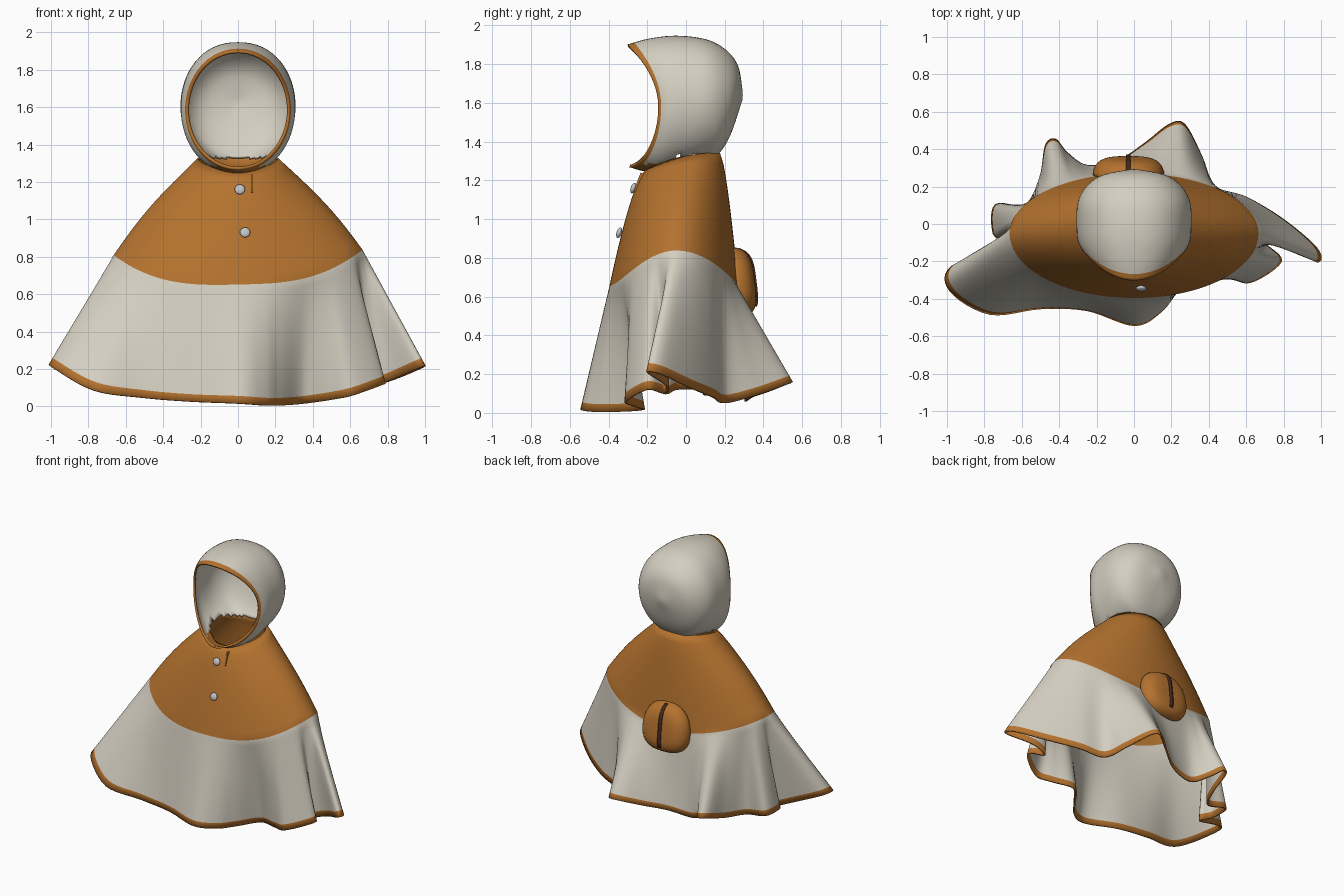
import bpy, bmesh, math
from mathutils import Vector

if "Cube" in bpy.data.objects:
    bpy.data.objects.remove(bpy.data.objects["Cube"])


def material(name, rgb):
    m = bpy.data.materials.new(name)
    m.diffuse_color = (*rgb, 1)
    m.use_nodes = True
    m.node_tree.nodes["Principled BSDF"].inputs["Base Color"].default_value = m.diffuse_color
    return m


TAN = material("tan cloth", (0.46, 0.17, 0.028))
WHITE = material("off white cloth", (0.66, 0.62, 0.53))
DARK = material("dark brown", (0.06, 0.022, 0.012))
GREY = material("button grey", (0.55, 0.56, 0.57))


def catmull(a, b, c, d, t):
    return [0.5 * (2 * q + (r - p) * t + (2 * p - 5 * q + 4 * r - s) * t * t
                   + (3 * q - p - 3 * r + s) * t ** 3) for p, q, r, s in zip(a, b, c, d)]


def loft(name, rows, mats, rule, closed=True, thick=0.012, drop=None):
    """Skin a grid of points; rule(row, centre) picks the material slot."""
    bm = bmesh.new()
    grid = [[bm.verts.new(p) for p in r] for r in rows]
    n = len(rows[0])
    for i in range(len(rows) - 1):
        for j in range(n if closed else n - 1):
            k = (j + 1) % n
            quad = (grid[i][j], grid[i][k], grid[i + 1][k], grid[i + 1][j])
            c = sum((v.co for v in quad), Vector()) / 4
            if drop and drop(i, c):
                continue
            f = bm.faces.new(quad)
            f.material_index = rule(i, c)
            f.smooth = True
    bmesh.ops.delete(bm, geom=[v for v in bm.verts if not v.link_faces], context='VERTS')
    bmesh.ops.remove_doubles(bm, verts=bm.verts, dist=1e-5)
    bmesh.ops.recalc_face_normals(bm, faces=bm.faces)
    me = bpy.data.meshes.new(name)
    bm.to_mesh(me)
    bm.free()
    for m in mats:
        me.materials.append(m)
    ob = bpy.data.objects.new(name, me)
    bpy.context.collection.objects.link(ob)
    if thick:
        s = ob.modifiers.new("cloth thickness", 'SOLIDIFY')
        s.thickness, s.offset = thick, 0
    return ob


# Cape: hem control points (x, y, z, angle on the yoke seam), front centre first
hem = [
    (0, -.54, .015, 0), (.14, -.47, .005, 12), (.23, -.36, .005, 20), (.35, -.22, .015, 32),
    (.5, -.27, .035, 42), (.62, -.31, .06, 52), (.785, -.2, .12, 65), (.71, -.11, .1, 74),
    (.82, -.10, .14, 80), (.98, -.2, .21, 88), (.975, -.13, .2, 95), (.8, .02, .13, 108),
    (.6, .14, .08, 122), (.43, .2, .05, 135), (.36, .36, .09, 145), (.27, .53, .15, 155),
    (.19, .53, .15, 163), (.06, .43, .11, 172), (-.08, .34, .08, 182), (-.25, .31, .06, 197),
    (-.36, .38, .11, 207), (-.42, .45, .15, 213), (-.47, .42, .15, 219), (-.5, .25, .1, 228),
    (-.58, .1, .09, 238), (-.74, .1, .12, 248), (-.75, -.05, .12, 256), (-.69, -.12, .1, 263),
    (-.975, -.23, .21, 270), (-.98, -.36, .2, 280), (-.77, -.48, .085, 300),
    (-.5, -.45, .045, 320), (-.25, -.46, .025, 340)]
N = len(hem)


def hem_point(i):
    x, y, z, a = hem[i % N]
    return x, y, z, a + 360 * (i // N)


columns = [catmull(*[hem_point(i + k) for k in (-1, 0, 1, 2)], j / 6)
           for i in range(N) for j in range(6)]
YOKE_ROWS, SKIRT_ROWS = 12, 17
rows = [[] for _ in range(YOKE_ROWS + SKIRT_ROWS)]
for hx, hy, hz, deg in columns:
    a = math.radians(deg)
    s, c = math.sin(a), math.cos(a)
    neck = Vector((.21 * s, -.015 - .185 * c, 1.3 - .04 * c + .02 * s * s))
    seam = Vector((.66 * s, -.05 - (.34 if c > 0 else .315) * c,
                   .65 + .17 * abs(s) ** (3 if c > 0 else 2) + .015 * s))
    for k in range(YOKE_ROWS):
        t = k / YOKE_ROWS
        p = neck.lerp(seam, t)
        p.x += .03 * s * math.sin(math.pi * t)          # rounded shoulders
        p.y = neck.y + (seam.y - neck.y) * t ** .68
        rows[k].append(p)
    for k in range(SKIRT_ROWS):
        rows[YOKE_ROWS + k].append(seam.lerp(Vector((hx, hy, hz)), k / (SKIRT_ROWS - 1)))
loft("cape", rows, [TAN, WHITE],
     lambda i, c: 0 if i < YOKE_ROWS or i == YOKE_ROWS + SKIRT_ROWS - 2 else 1)

# Hood: loops from the face opening to the back of the head
# (top y, top z, bottom y, bottom z, half width, how far the sides bow back)
loops = [(-.3, 1.895, -.29, 1.275, .268, .155), (-.19, 1.925, -.19, 1.25, .293, .1),
         (-.05, 1.94, -.08, 1.26, .3, .05), (.1, 1.922, .06, 1.3, .295, .03),
         (.2, 1.87, .15, 1.33, .25, .02), (.262, 1.79, .22, 1.43, .17, .01),
         (.284, 1.67, .282, 1.61, .03, 0)]
L, SUB = len(loops), 5
hood = []
for i in range(L - 1):
    for j in range(SUB):
        ty, tz, by, bz, w, bow = catmull(loops[max(i - 1, 0)], loops[i], loops[i + 1],
                                         loops[min(i + 2, L - 1)], j / SUB)
        power = 1 - .12 * min(1, (i + j / SUB) / 1.5)   # rim rounder than the head
        ring = []
        for q in range(64):
            a = 2 * math.pi * q / 64
            s, c = math.sin(a), math.cos(a)
            h = (1 + c) / 2
            ring.append(Vector((math.copysign(abs(s) ** power, s) * w,
                                by + (ty - by) * h + bow * abs(s) ** (2 if c > 0 else 1.3),
                                bz + (tz - bz) * h)))
        hood.append(ring)
for f in (.8, .4, 0):
    hood.append([Vector((.03 * f * math.sin(a), .286 - .002 * f, 1.64 + .03 * f * math.cos(a)))
                 for a in [2 * math.pi * q / 64 for q in range(64)]])
loft("hood", hood, [TAN, WHITE], lambda i, c: 0 if i < 2 or c.z < 1.29 else 1, thick=.014,
     drop=lambda i, c: c.z < 1.335 and (c.x / .195) ** 2 + ((c.y + .015) / .17) ** 2 < 1)


# Back pouch: a puffed round patch with a dark fastening down the middle
def pouch_point(r, a):
    s, c = math.sin(a), math.cos(a)
    x = .185 * r * math.copysign(abs(s) ** .8, s) * (1 - .1 * c)
    z = .675 + .175 * r * math.copysign(abs(c) ** .85, c)
    return Vector((x - .03, .26 + .12 * (.68 - z) + .09 * max(0, 1 - r ** 4) ** .5, z))


loft("back_pouch", [[pouch_point(math.sin(k / 12 * math.pi / 2), j * math.pi / 20)
                     for j in range(40)] for k in range(13)],
     [TAN], lambda i, c: 0, thick=.01)
strip = []
for k in range(17):
    v = .98 - k / 16 * 1.7
    p = pouch_point(abs(v), 0 if v > 0 else math.pi)
    strip.append([p + Vector((dx - p.x - .03, .008, 0)) for dx in (-.012, .012)])
loft("pouch_fastening", strip, [DARK], lambda i, c: 0, closed=False, thick=.012)

# Front buttons
for n, pos in enumerate([(.01, -.272, 1.16), (.038, -.345, .93)]):
    bpy.ops.mesh.primitive_uv_sphere_add(segments=20, ring_count=10, radius=.028, location=pos,
                                         rotation=(math.radians(72), 0, 0))
    b = bpy.context.object
    b.name = f"button_{n + 1}"
    b.scale.z = .5
    b.data.materials.append(GREY)
    bpy.ops.object.shade_smooth()

# Overlapping placket edge below the collar
bpy.ops.mesh.primitive_cube_add(size=1, location=(.075, -.243, 1.19),
                                rotation=(math.radians(-21), 0, 0))
placket = bpy.context.object
placket.name = "placket_edge"
placket.scale = (.012, .02, .1)
placket.data.materials.append(TAN)
